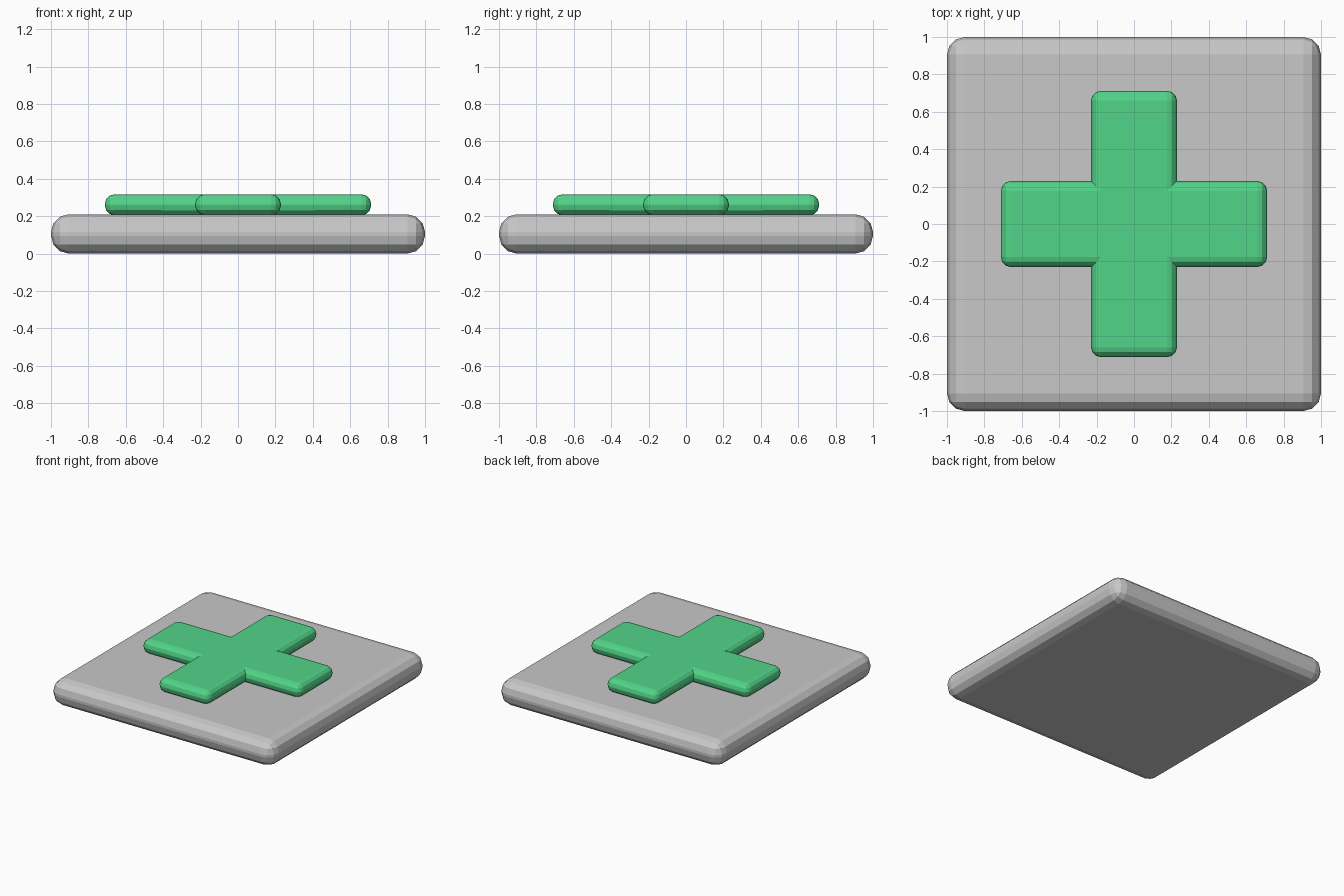
import bpy
import bmesh

if "Cube" in bpy.data.objects:
    bpy.data.objects.remove(bpy.data.objects["Cube"])


def material(name, color):
    m = bpy.data.materials.new(name)
    m.diffuse_color = (*color, 1.0)
    m.use_nodes = True
    m.node_tree.nodes["Principled BSDF"].inputs["Base Color"].default_value = m.diffuse_color
    return m


def rounded_slab(name, outline, z0, z1, radius, mat):
    """Extrude an outline and round every outward edge in three flat steps."""
    bm = bmesh.new()
    base = bm.faces.new([bm.verts.new((x, y, z0)) for x, y in outline])
    top = bmesh.ops.extrude_face_region(bm, geom=[base], use_keep_orig=True)
    for v in top["geom"]:
        if isinstance(v, bmesh.types.BMVert):
            v.co.z = z1
    bmesh.ops.recalc_face_normals(bm, faces=bm.faces)
    edges = [e for e in bm.edges if e.is_convex]
    bmesh.ops.bevel(bm, geom=edges, offset=radius, offset_type='OFFSET',
                    segments=3, profile=0.5, affect='EDGES', clamp_overlap=True)
    bmesh.ops.recalc_face_normals(bm, faces=bm.faces)
    mesh = bpy.data.meshes.new(name)
    bm.to_mesh(mesh)
    bm.free()
    mesh.materials.append(mat)
    obj = bpy.data.objects.new(name, mesh)
    bpy.context.collection.objects.link(obj)
    return obj


grey = material("light grey", (0.58, 0.58, 0.58))
green = material("green", (0.085, 0.66, 0.25))

# Square base plate
rounded_slab("base_plate", [(-1, -1), (1, -1), (1, 1), (-1, 1)],
             0.0, 0.21, 0.095, grey)

# Raised plus shape resting on the plate: one quarter turned four times
a, w = 0.712, 0.23
outline = []
x_axis, y_axis = (1, 0), (0, 1)
for _ in range(4):
    for u, v in ((a, -w), (a, w), (w, w)):
        outline.append((u * x_axis[0] + v * y_axis[0],
                        u * x_axis[1] + v * y_axis[1]))
    x_axis, y_axis = y_axis, (-x_axis[0], -x_axis[1])
rounded_slab("plus_shape", outline, 0.205, 0.317, 0.053, green)
